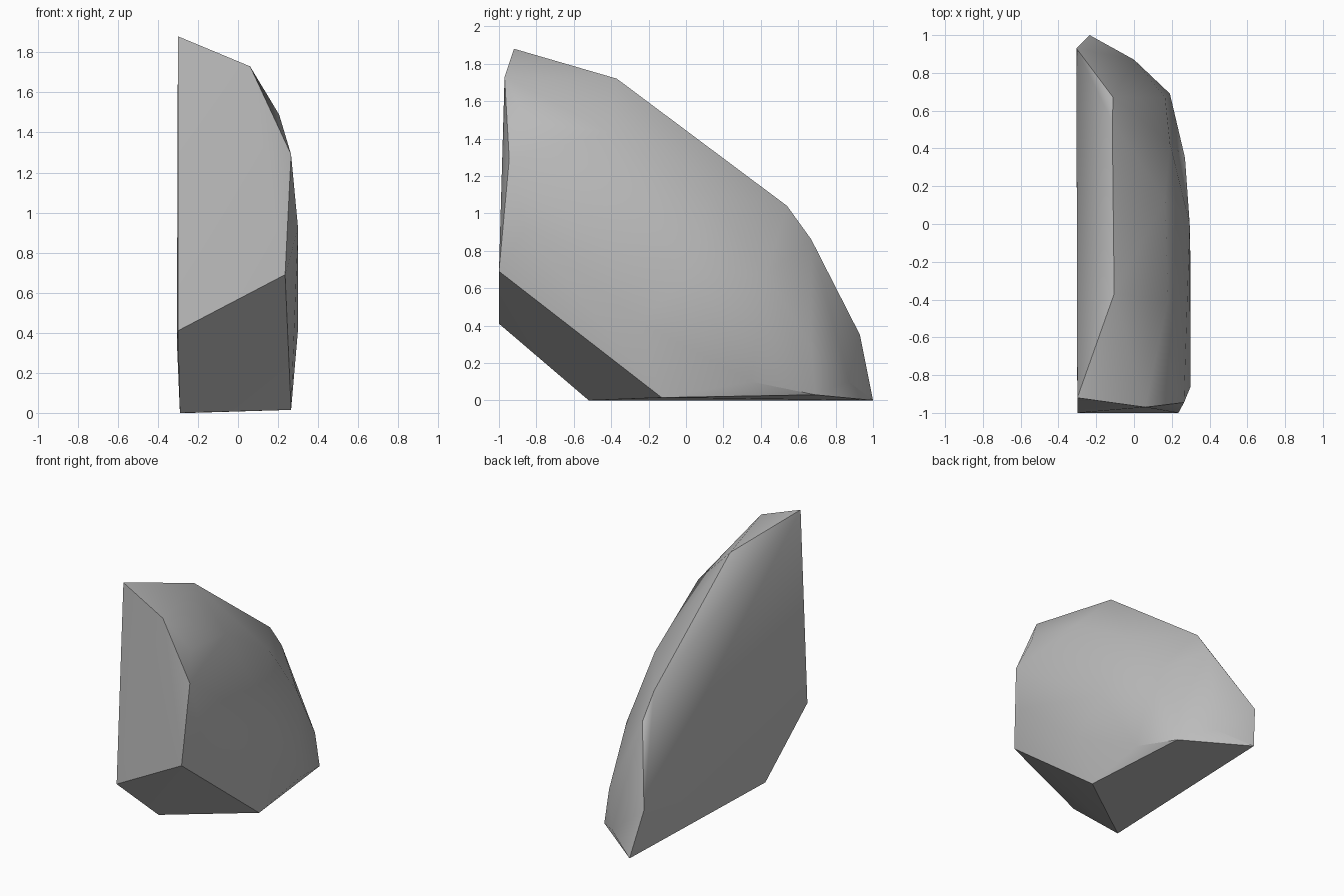
import bpy
import bmesh
import math

cube = bpy.data.objects.get("Cube")
if cube:
    bpy.data.objects.remove(cube, do_unlink=True)

# One grey stone colour
stone = bpy.data.materials.new("stone grey")
stone.use_nodes = True
grey = (0.5, 0.5, 0.5, 1)
stone.diffuse_color = grey
stone.node_tree.nodes["Principled BSDF"].inputs["Base Color"].default_value = grey

# Corners of the broken stone, grouped by the facet they bound
split_face = [(-.30, -.92, 1.88), (-.3, -1, .41), (-.29, -.52, 0),
              (-.235, 1, 0), (-.305, .93, .35)]
front_face = [(.06, -.97, 1.73), (.265, -.945, 1.29), (.235, -1, .69)]
crest = [(-.105, -.37, 1.72), (-.115, .54, 1.04), (-.11, .67, .86)]
shoulder = [(.205, -.85, 1.49), (.18, -.4, 1.43), (.165, .13, 1.1),
            (.19, .43, .68), (.165, .67, .28)]
bulge = [(.3, -.86, .92), (.3, -.25, .42), (.295, 0, .65)]
base = [(.265, -.13, .015), (.27, .35, .1), (.19, .69, .03), (0, .87, .1)]

# Wrap the corners in a faceted skin
bm = bmesh.new()
for corner in split_face + front_face + crest + shoulder + bulge + base:
    bm.verts.new(corner)
bmesh.ops.convex_hull(bm, input=bm.verts[:])
loose = [v for v in bm.verts if not v.link_faces]
bmesh.ops.delete(bm, geom=loose, context="VERTS")
bmesh.ops.recalc_face_normals(bm, faces=bm.faces[:])
mesh = bpy.data.meshes.new("rock")
bm.to_mesh(mesh)
bm.free()

rock = bpy.data.objects.new("rock", mesh)
mesh.materials.append(stone)
bpy.context.collection.objects.link(rock)

# Smooth the worn sides, keep the broken edges sharp
bpy.ops.object.select_all(action="DESELECT")
rock.select_set(True)
bpy.context.view_layer.objects.active = rock
bpy.ops.object.shade_smooth_by_angle(angle=math.radians(38))
